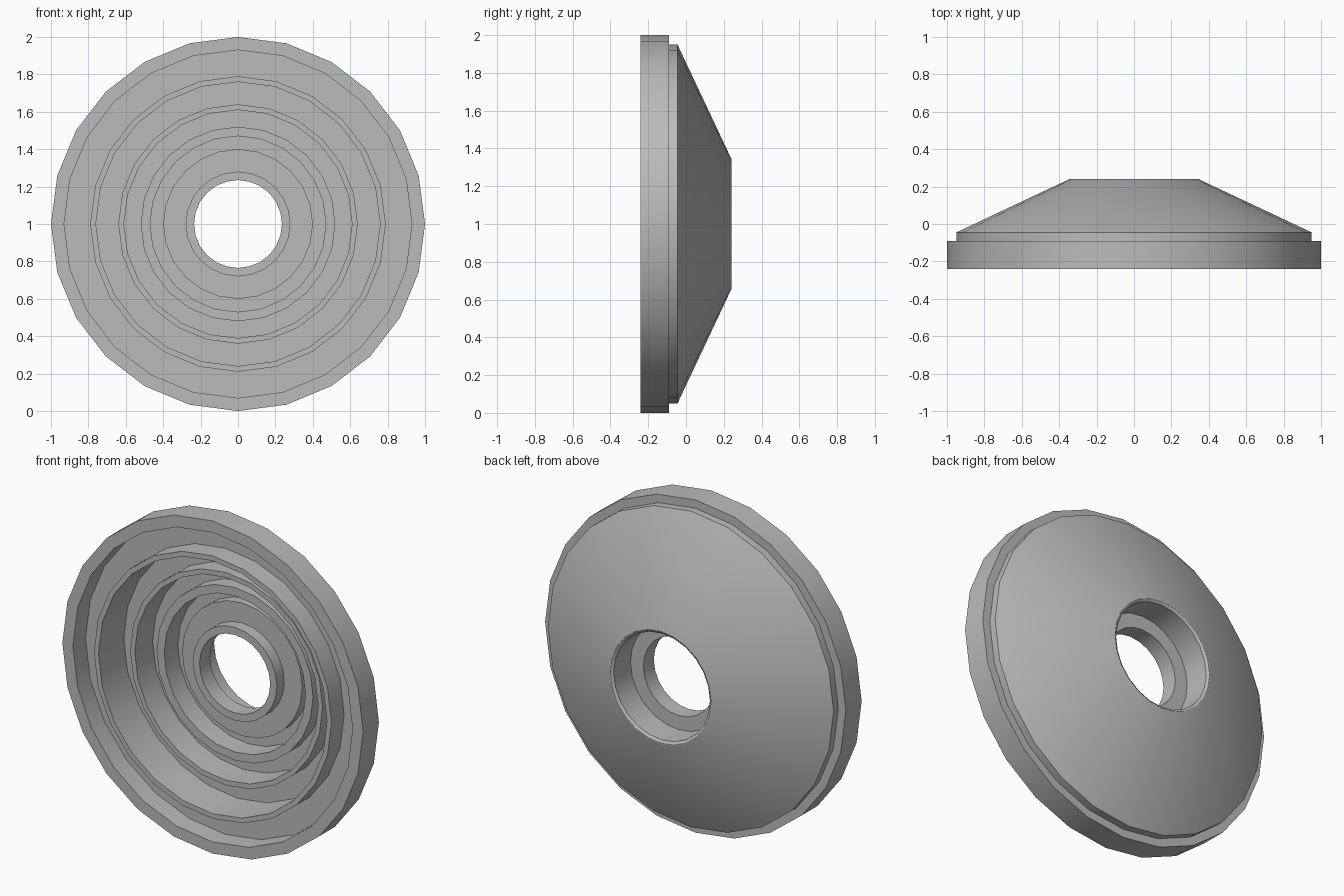
import bpy, bmesh
from math import cos, sin, pi, radians

cube = bpy.data.objects.get("Cube")
if cube:
    bpy.data.objects.remove(cube)

SIDES = 24
FRONT = -0.24
BACK = 0.24

grey = bpy.data.materials.new("plain_grey")
grey.use_nodes = True
colour = (0.5, 0.5, 0.5, 1)
grey.diffuse_color = colour
grey.node_tree.nodes["Principled BSDF"].inputs["Base Color"].default_value = colour


def lathe(name, profile):
    """Revolve a closed (radius, y) outline about the front-back axis."""
    bm = bmesh.new()
    rings = []
    for r, y in profile:
        rings.append([bm.verts.new((r * cos(a), y, 1 + r * sin(a)))
                      for a in (2 * pi * i / SIDES for i in range(SIDES))])
    for ring, following in zip(rings, rings[1:] + rings[:1]):
        for i in range(SIDES):
            j = (i + 1) % SIDES
            bm.faces.new((ring[i], ring[j], following[j], following[i]))
    bmesh.ops.recalc_face_normals(bm, faces=bm.faces)
    mesh = bpy.data.meshes.new(name)
    bm.to_mesh(mesh)
    bm.free()
    mesh.materials.append(grey)
    obj = bpy.data.objects.new(name, mesh)
    bpy.context.collection.objects.link(obj)
    bpy.ops.object.select_all(action="DESELECT")
    obj.select_set(True)
    bpy.context.view_layer.objects.active = obj
    bpy.ops.object.shade_smooth_by_angle(angle=radians(30))
    return obj


# Back shell: stepped rim, cone, rear socket and through hole
shell = [(0.235, -0.03), (0.235, 0.07), (0.32, 0.07), (0.32, BACK - 0.01),
         (0.335, BACK), (0.345, BACK), (0.95, -0.045), (0.95, -0.09),
         (1, -0.09), (1, FRONT), (0.93, FRONT)]

# Front ridges: outer radius, inner radius, top of ridge, floor outside it
ridges = [(0.79, 0.76, FRONT, -0.12),
          (0.64, 0.61, -0.11, 0.0),
          (0.52, 0.47, -0.03, 0.06)]
grooves = []
previous = 0.93
for outer, inner, top, floor in ridges:
    grooves += [(previous, floor), (outer, floor), (outer, top), (inner, top)]
    previous = inner

# Raised centre plateau and hub collar
centre = [(previous, 0.1), (0.40, 0.1), (0.40, 0.04), (0.28, 0.04), (0.28, -0.03)]

lathe("ribbed_dish", shell + grooves + centre)
